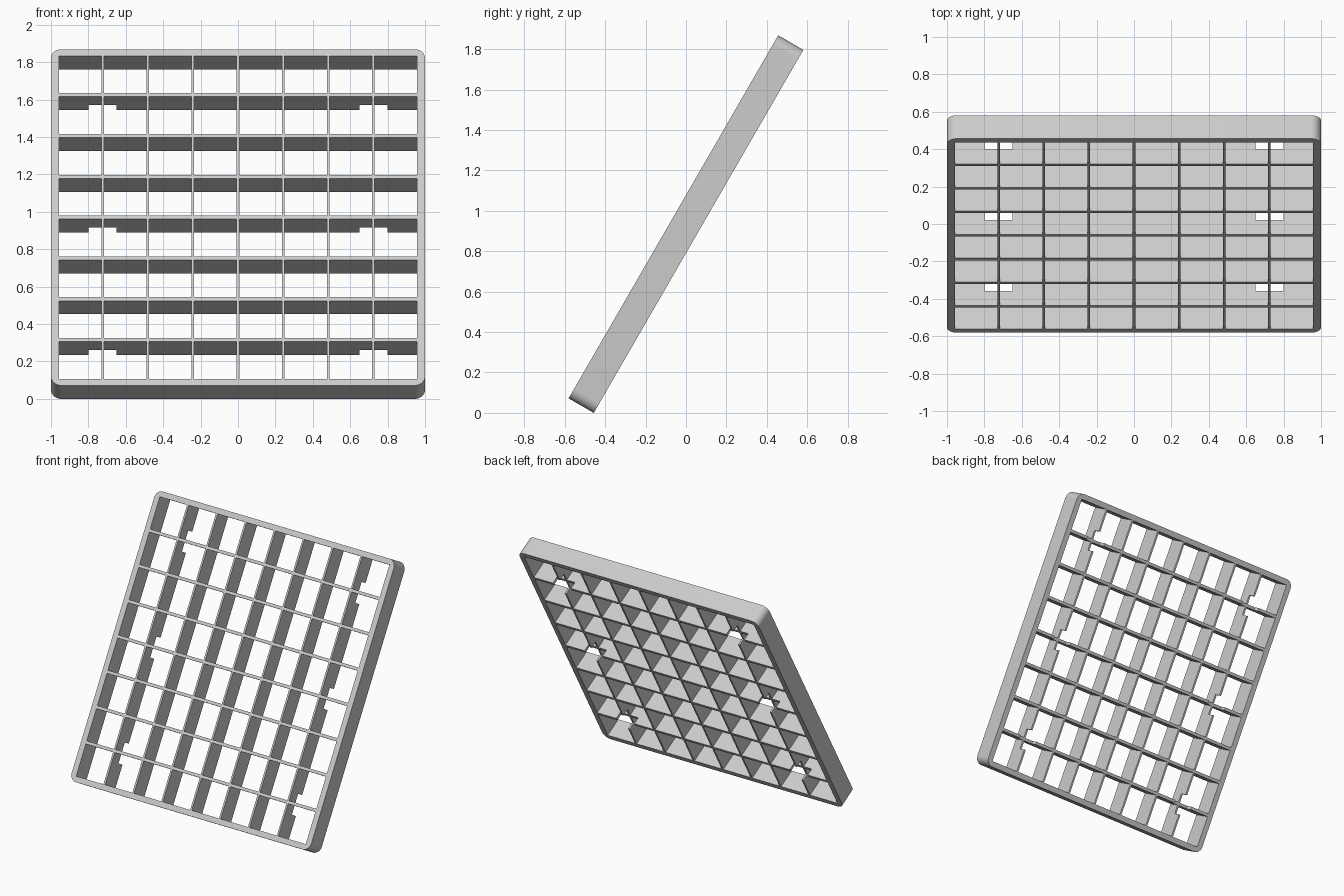
import bpy, bmesh
from math import radians
from mathutils import Matrix, Vector

cube = bpy.data.objects.get("Cube")
if cube:
    bpy.data.objects.remove(cube)

WIDTH, LENGTH, THICK = 2.0, 2.075, 0.144
CELL_X, CELL_Y = 0.2275, 0.23
PITCH_X, PITCH_Y = 0.2412, 0.252
NOTCH, NOTCH_DEPTH = 0.15, 0.055

grey = bpy.data.materials.new("light grey plastic")
grey.use_nodes = True
colour = (0.6, 0.6, 0.6, 1)
grey.diffuse_color = colour
grey.node_tree.nodes["Principled BSDF"].inputs["Base Color"].default_value = colour


def boxes(name, items, round_corners=0):
    """One object made of boxes, each given as (centre, size)."""
    bm = bmesh.new()
    for centre, size in items:
        bmesh.ops.create_cube(bm, size=1, matrix=Matrix.Translation(centre) @ Matrix.Diagonal((*size, 1)))
    if round_corners:
        upright = [e for e in bm.edges if abs((e.verts[0].co - e.verts[1].co).z) > 0.01]
        bmesh.ops.bevel(bm, geom=upright, offset=round_corners, segments=8, profile=0.5, affect='EDGES')
    mesh = bpy.data.meshes.new(name)
    bm.to_mesh(mesh)
    bm.free()
    mesh.materials.append(grey)
    obj = bpy.data.objects.new(name, mesh)
    bpy.context.collection.objects.link(obj)
    return obj


# Solid slab with rounded corners, lying flat with its front upwards
panel = boxes("grid_panel", [((0, 0, 0), (WIDTH, LENGTH, THICK))], 0.055)

# Eight by eight through openings
cells = boxes("cell_cutter", [
    (((i - 3.5) * PITCH_X, (j - 3.5) * PITCH_Y, 0), (CELL_X, CELL_Y, 1))
    for i in range(8) for j in range(8)])

# Mounting notches in the back of the bar crossings
notches = boxes("notch_cutter", [
    ((i * PITCH_X, j * PITCH_Y, -THICK / 2), (NOTCH, NOTCH, 2 * NOTCH_DEPTH))
    for i in (-3, 3) for j in (-3, 0, 3)])

bpy.context.view_layer.objects.active = panel
for cutter in (cells, notches):
    cutter.hide_render = True
    mod = panel.modifiers.new(cutter.name, 'BOOLEAN')
    mod.operation = 'DIFFERENCE'
    mod.solver = 'EXACT'
    mod.object = cutter
    bpy.ops.object.modifier_apply(modifier=mod.name)
    bpy.data.objects.remove(cutter)

# Lean the panel back and stand it on its lower edge
panel.data.transform(Matrix.Rotation(radians(60), 4, 'X'))
lowest = min(v.co.z for v in panel.data.vertices)
panel.data.transform(Matrix.Translation(Vector((0, 0, -lowest))))

bpy.ops.object.select_all(action='DESELECT')
panel.select_set(True)
bpy.ops.object.shade_smooth_by_angle(angle=radians(30))
